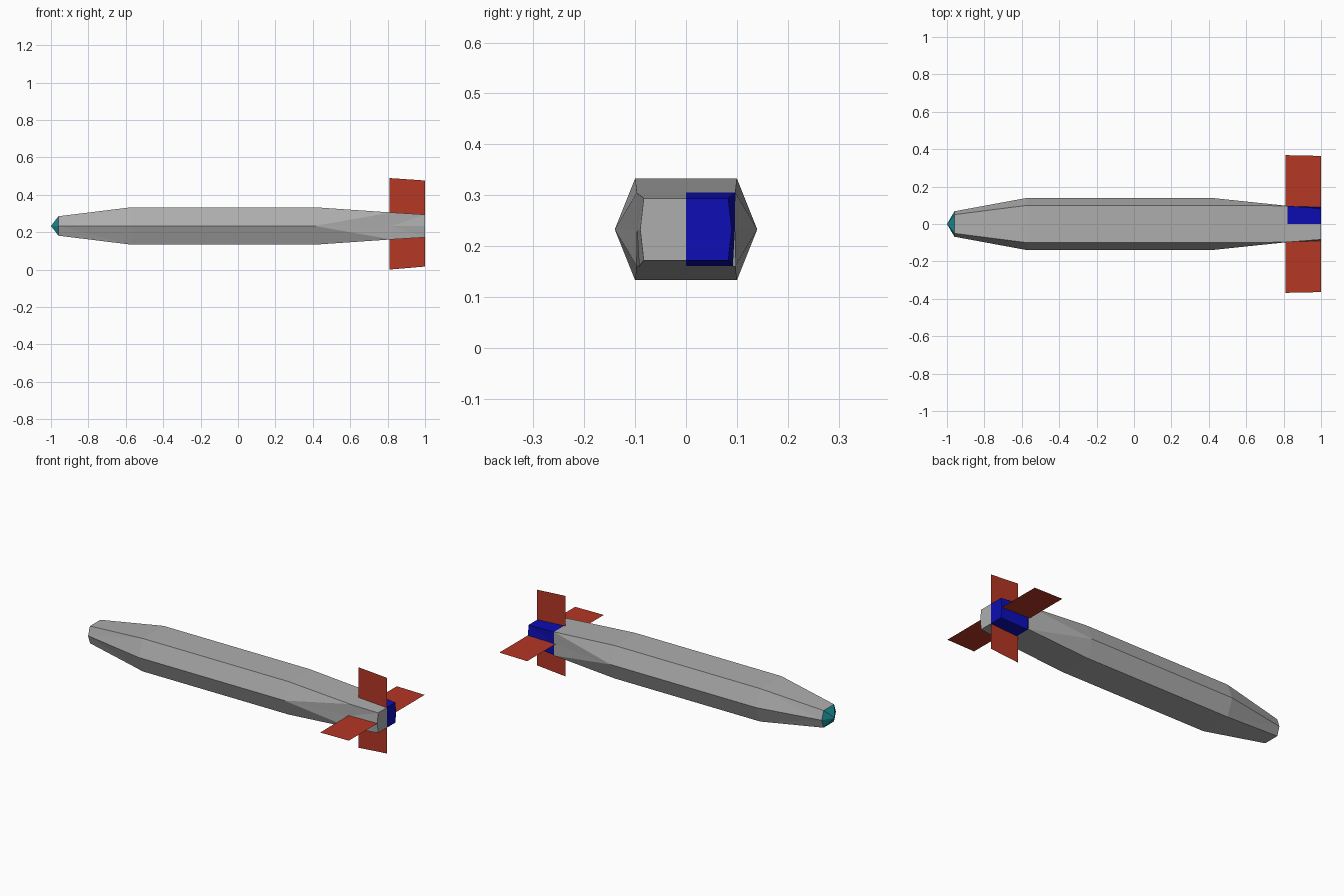
import bpy

if "Cube" in bpy.data.objects:
    bpy.data.objects.remove(bpy.data.objects["Cube"])

ZC = 0.233  # height of the long axis


def material(name, rgb):
    m = bpy.data.materials.new(name)
    m.diffuse_color = (*rgb, 1)
    m.use_nodes = True
    m.node_tree.nodes["Principled BSDF"].inputs["Base Color"].default_value = m.diffuse_color
    return m


GREY = material("hull grey", (0.42, 0.42, 0.42))
RED = material("fin red", (0.46, 0.038, 0.018))
BLUE = material("tail blue", (0.004, 0.004, 0.46))
TEAL = material("nose teal", (0.013, 0.29, 0.32))


def make(name, verts, faces, mat):
    me = bpy.data.meshes.new(name)
    me.from_pydata(verts, [], faces)
    me.materials.append(mat)
    me.update()
    ob = bpy.data.objects.new(name, me)
    bpy.context.collection.objects.link(ob)
    return ob


def half_ring(x, side, mid, top, height, low=None):
    """Half of a hexagon, from top centre round one side to bottom centre."""
    low = top if low is None else low
    return [(x, 0, ZC + height), (x, side * top, ZC + height),
            (x, side * mid, ZC), (x, side * low, ZC - height),
            (x, 0, ZC - height)]


def full_ring(x, mid, top, height):
    left = half_ring(x, -1, mid, top, height)[1:4]
    right = half_ring(x, 1, mid, top, height)[1:4]
    return left + right[::-1]


def loft(name, rings, mat, closed, mids, flip=False, cap=False):
    """Skin between rings; diagonals leave the side ridges as on the hull."""
    n = len(rings[0])
    verts = [p for r in rings for p in r]
    faces = []
    for k in range(len(rings) - 1):
        a, b = k * n, (k + 1) * n
        for i in range(n if closed else n - 1):
            j = (i + 1) % n
            if i in mids:
                faces += [(a + i, a + j, b + j), (a + i, b + j, b + i)]
            elif j in mids:
                faces += [(a + i, a + j, b + i), (a + j, b + j, b + i)]
            else:
                faces.append((a + i, a + j, b + j, b + i))
    if cap:
        faces.append(tuple(range(len(verts) - n, len(verts))))
    if flip:
        faces = [f[::-1] for f in faces]
    return make(name, verts, faces, mat)


# hull: tapered hexagonal tube
nose_ring = full_ring(-0.96, 0.068, 0.05, 0.052)
loft("hull", [nose_ring,
              full_ring(-0.57, 0.14, 0.1, 0.1),
              full_ring(0.41, 0.14, 0.1, 0.1),
              full_ring(0.82, 0.096, 0.097, 0.072)],
     GREY, True, (1, 4), flip=True)

# nose tip: six-sided cone
make("nose_tip", nose_ring + [(-1, 0, ZC)],
     [(i, (i + 1) % 6, 6) for i in range(6)], TEAL)

# tail block: grey half and blue half, each closed at the back
for name, side, mat in (("tail_grey_half", -1, GREY), ("tail_blue_half", 1, BLUE)):
    loft(name, [half_ring(0.82, side, 0.096, 0.097, 0.072, 0.092),
                half_ring(1.0, side, 0.09, 0.083, 0.061)],
         mat, False, (2,), flip=(side < 0), cap=True)

# four thin fins
for name, s in (("upper_fin", 1), ("lower_fin", -1)):
    make(name, [(0.81, 0, ZC + s * 0.07), (1, 0, ZC + s * 0.06),
                (1, 0, ZC + s * 0.242 - (0 if s > 0 else -0.026)),
                (0.81, 0, ZC + (0.255 if s > 0 else -0.233))][:2]
         + [(1, 0, 0.476 if s > 0 else 0.016), (0.81, 0, 0.489 if s > 0 else 0.0)],
         [(0, 1, 2, 3)], RED)
for name, s in (("right_fin", 1), ("left_fin", -1)):
    make(name, [(0.81, s * 0.09, ZC), (1, s * 0.085, ZC),
                (1, s * 0.364, ZC), (0.81, s * 0.368, ZC)],
         [(0, 1, 2, 3) if s > 0 else (3, 2, 1, 0)], RED)
